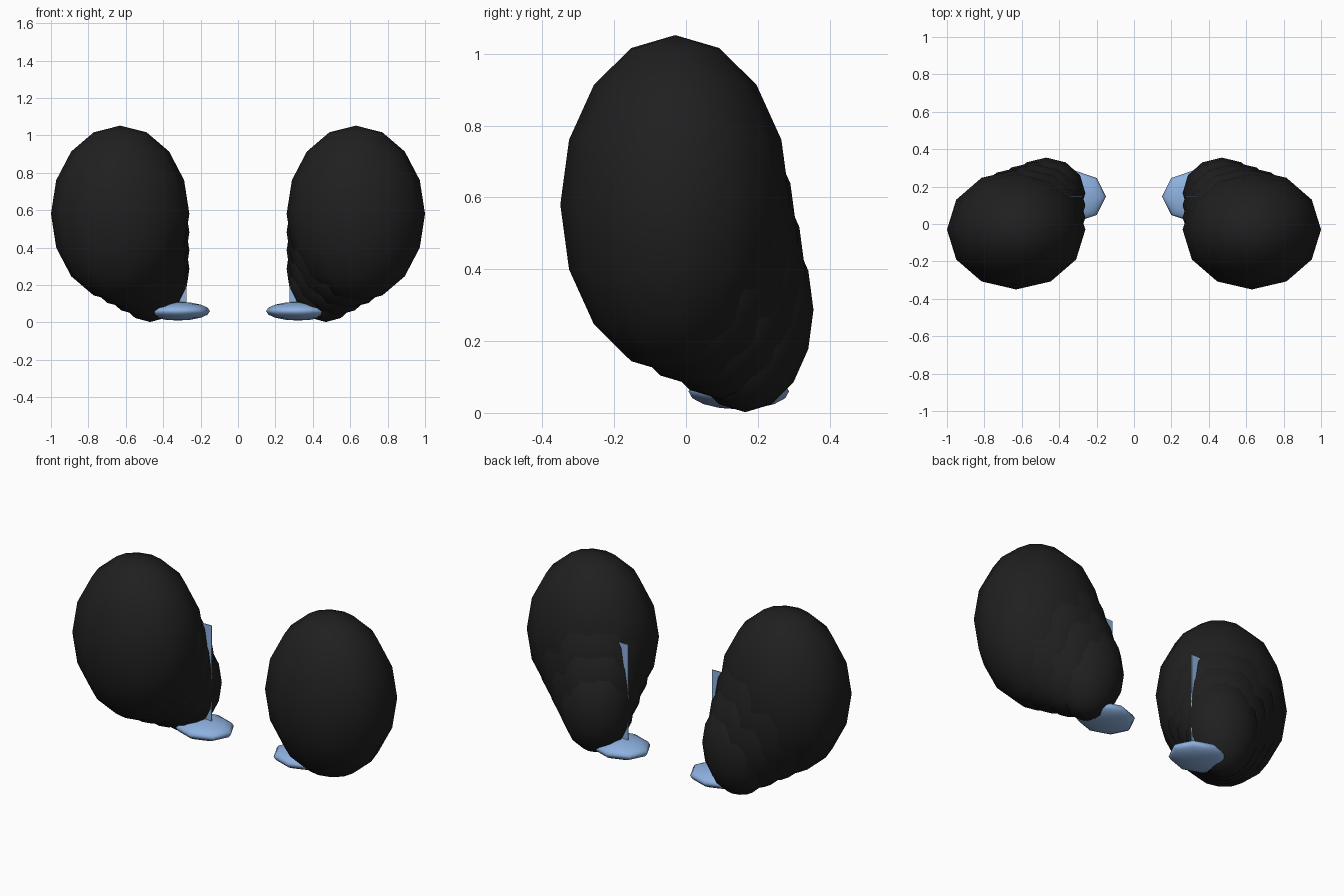
import bpy

if "Cube" in bpy.data.objects:
    bpy.data.objects.remove(bpy.data.objects["Cube"])


def material(name, rgb):
    m = bpy.data.materials.new(name)
    m.diffuse_color = (*rgb, 1)
    m.use_nodes = True
    m.node_tree.nodes["Principled BSDF"].inputs["Base Color"].default_value = m.diffuse_color
    return m


BLACK = material("soft black", (0.014, 0.014, 0.014))
BLUE = material("light blue", (0.27, 0.44, 0.74))


def ellipsoid(name, center, radii, segs, rings, mat):
    bpy.ops.mesh.primitive_uv_sphere_add(segments=segs, ring_count=rings, radius=1, location=center)
    o = bpy.context.object
    o.name = name
    o.scale = radii
    o.data.materials.append(mat)
    bpy.ops.object.shade_smooth()
    return o


def lerp(a, b, t):
    return [p + (q - p) * t for p, q in zip(a, b)]


# outer puff and inner tip of the tapering chain (centre, radii)
BIG = ((0.63, -0.03, 0.58), (0.37, 0.32, 0.472))
TIP = ((0.47, 0.165, 0.287), (0.21, 0.19, 0.285))

for side, s in (("right", 1), ("left", -1)):
    # chain of overlapping puffs
    for i in range(4):
        t = i / 3
        c, r = lerp(BIG[0], TIP[0], t), lerp(BIG[1], TIP[1], t)
        ellipsoid(f"puff_{side}_{i + 1}", (s * c[0], c[1], c[2]), r, 12, 8, BLACK)
    # flat oval pad underneath
    ellipsoid(f"pad_{side}", (s * 0.32, 0.147, 0.06), (0.17, 0.14, 0.05), 8, 8, BLUE)
    # thin upright plate, mostly buried in the puffs
    bpy.ops.mesh.primitive_cube_add(size=1, location=(s * 0.335, 0.147, 0.365))
    plate = bpy.context.object
    plate.name = f"plate_{side}"
    plate.scale = (0.12, 0.005, 0.61)
    plate.data.materials.append(BLUE)
